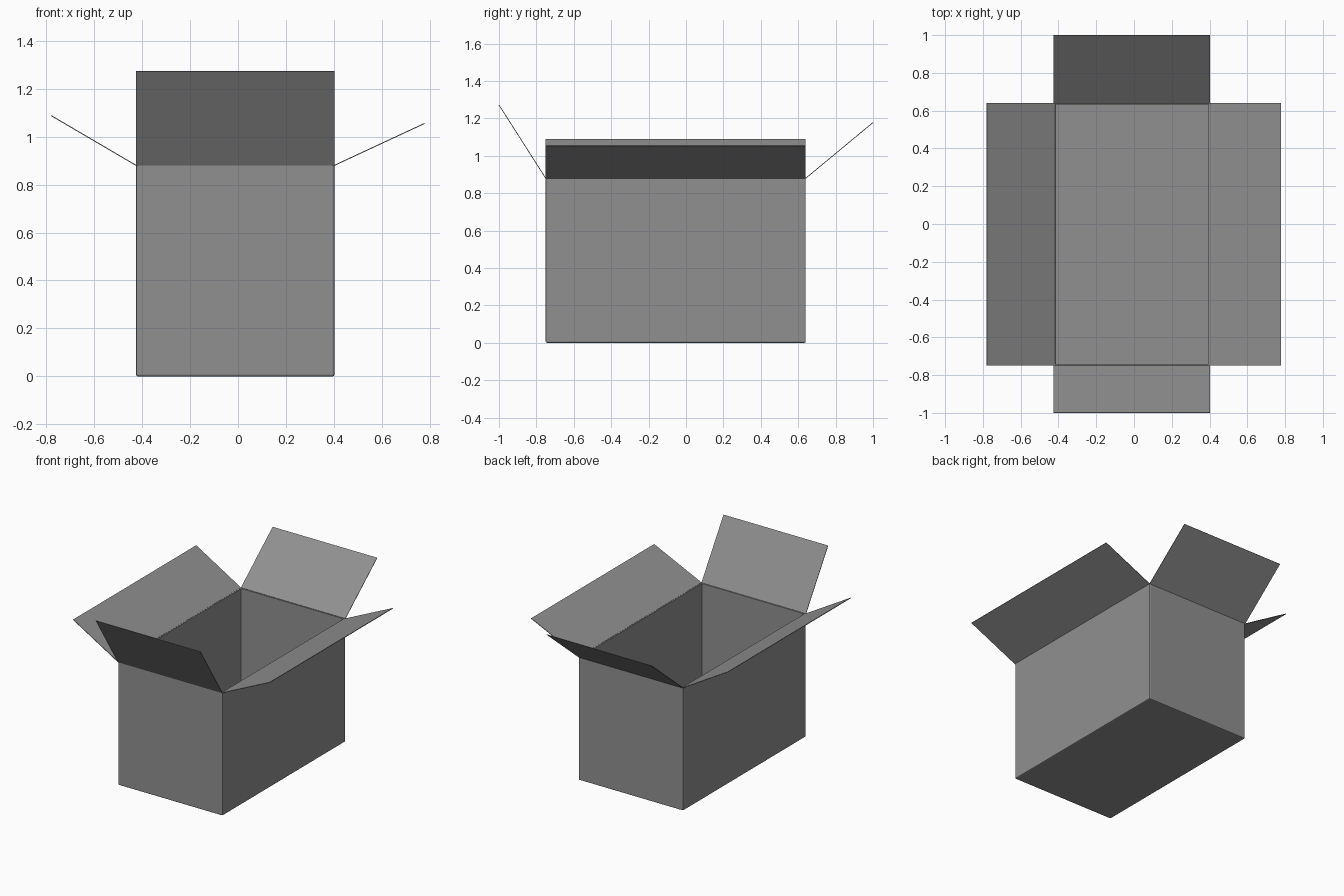
import bpy, bmesh

if "Cube" in bpy.data.objects:
    bpy.data.objects.remove(bpy.data.objects["Cube"])

X0, X1, Y0, Y1, H = -0.425, 0.402, -0.75, 0.64, 0.88
WALL, CARD = 0.008, 0.004

# Dark grey card
card = bpy.data.materials.new("grey_card")
card.diffuse_color = (0.28, 0.28, 0.28, 1)
card.use_nodes = True
card.node_tree.nodes["Principled BSDF"].inputs["Base Color"].default_value = card.diffuse_color


def finish(name, bm, thickness, offset):
    mesh = bpy.data.meshes.new(name)
    bm.to_mesh(mesh)
    bm.free()
    mesh.materials.append(card)
    mesh.shade_flat()
    ob = bpy.data.objects.new(name, mesh)
    bpy.context.collection.objects.link(ob)
    mod = ob.modifiers.new("card_thickness", "SOLIDIFY")
    mod.thickness = thickness
    mod.offset = offset
    mod.use_even_offset = True
    return ob


# Box body: open-topped shell with softly creased outer edges
bm = bmesh.new()
bmesh.ops.create_cube(bm, size=1)
for v in bm.verts:
    v.co = (X1 if v.co.x > 0 else X0, Y1 if v.co.y > 0 else Y0, H if v.co.z > 0 else 0)
bm.normal_update()
bmesh.ops.delete(bm, geom=[f for f in bm.faces if f.normal.z > 0.5], context='FACES_ONLY')
creases = [e for e in bm.edges if len(e.link_faces) == 2]
bmesh.ops.bevel(bm, geom=creases, offset=0.007, segments=2, profile=0.5, affect='EDGES')
bmesh.ops.recalc_face_normals(bm, faces=bm.faces)
floor = min(bm.faces, key=lambda f: f.calc_center_median().z)
if floor.normal.z > 0:
    bmesh.ops.reverse_faces(bm, faces=bm.faces)
finish("box_body", bm, WALL, -1)


# Flaps: sheets hinged on each rim edge, leaning outward
def flap(name, a, b, shift, top):
    bm = bmesh.new()
    tips = [(p[0] + shift[0], p[1] + shift[1], top) for p in (b, a)]
    bm.faces.new([bm.verts.new(c) for c in [(*a, H), (*b, H)] + tips])
    bm.normal_update()
    finish(name, bm, CARD, 0)


flap("front_flap", (X0, Y0), (X1, Y0), (0, -1 - Y0), 1.272)
flap("back_flap", (X1, Y1), (X0, Y1), (0, 1 - Y1), 1.178)
flap("left_flap", (X0, Y1), (X0, Y0), (-0.78 - X0, 0), 1.088)
flap("right_flap", (X1, Y0), (X1, Y1), (0.778 - X1, 0), 1.055)
